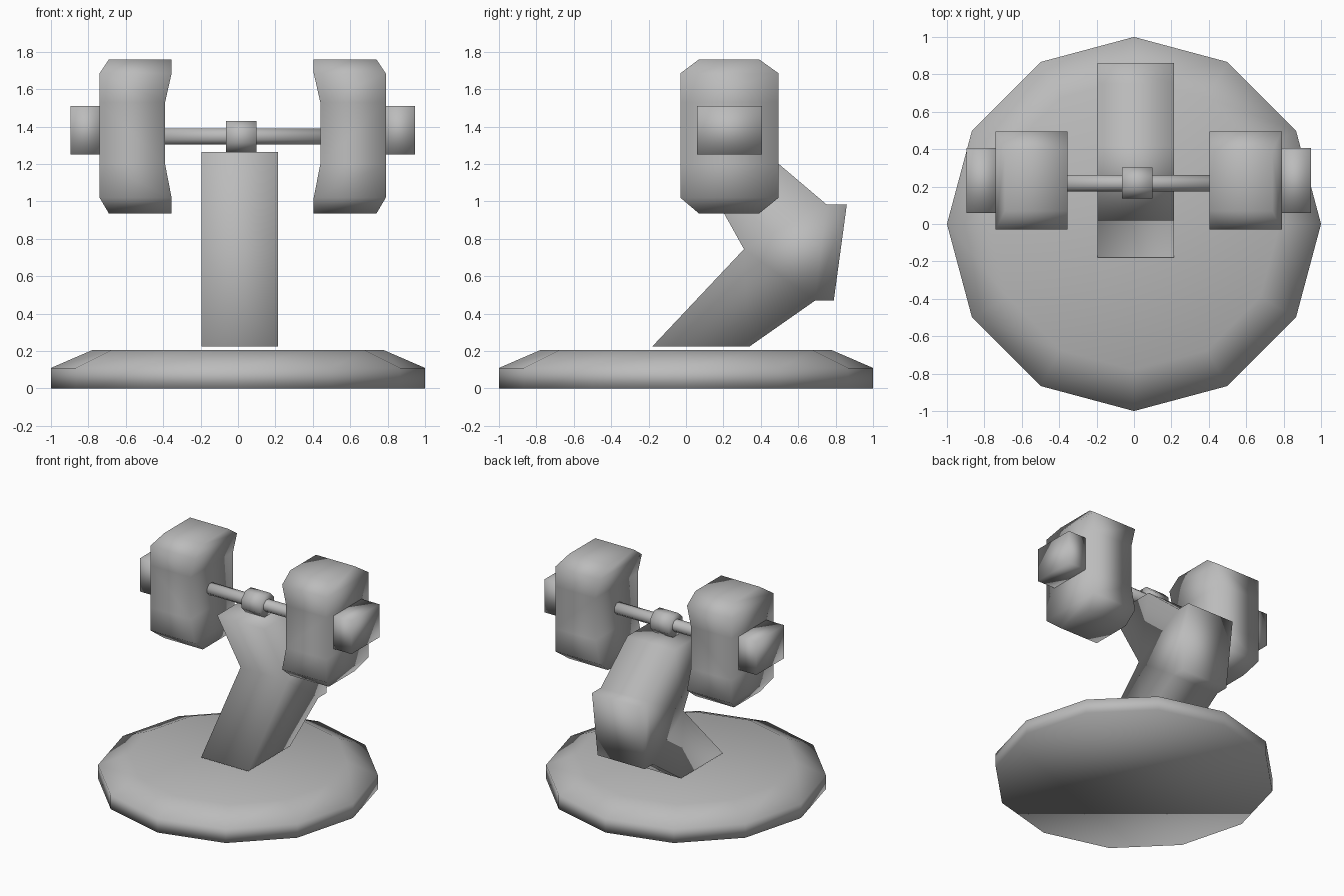
import bpy, bmesh, math

cube = bpy.data.objects.get("Cube")
if cube:
    bpy.data.objects.remove(cube, do_unlink=True)

grey = bpy.data.materials.new("plain grey")
grey.use_nodes = True
grey.diffuse_color = (0.5, 0.5, 0.5, 1)
grey.node_tree.nodes["Principled BSDF"].inputs["Base Color"].default_value = (0.5, 0.5, 0.5, 1)


def loft(name, rings):
    """Skin a list of matching closed rings and cap both ends, shaded smooth."""
    bm = bmesh.new()
    rows = [[bm.verts.new(p) for p in ring] for ring in rings]
    n = len(rows[0])
    for a, b in zip(rows, rows[1:]):
        for i in range(n):
            j = (i + 1) % n
            bm.faces.new((a[i], a[j], b[j], b[i]))
    bm.faces.new(rows[0][::-1])
    bm.faces.new(rows[-1])
    bmesh.ops.recalc_face_normals(bm, faces=bm.faces)
    mesh = bpy.data.meshes.new(name)
    bm.to_mesh(mesh)
    bm.free()
    mesh.shade_smooth()
    mesh.materials.append(grey)
    obj = bpy.data.objects.new(name, mesh)
    bpy.context.collection.objects.link(obj)
    return obj


def circle(sides, radius, turn=0.0):
    angles = [2 * math.pi * (i + turn) / sides for i in range(sides)]
    return [(radius * math.cos(a), radius * math.sin(a)) for a in angles]


def rect(x0, x1, y0, y1, z):
    return [(x0, y0, z), (x1, y0, z), (x1, y1, z), (x0, y1, z)]


def rod(name, x0, x1, half, y, z):
    """Eight-sided rod along x with flats on top and front."""
    ring = circle(8, half / math.cos(math.pi / 8), 0.5)
    loft(name, [[(x, y + a, z + b) for a, b in ring] for x in (x0, x1)])


# Twelve-sided base with a sloping rim
loft("base", [[(x, y, z) for x, y in circle(12, r)]
              for z, r in ((0, 1), (0.11, 1), (0.205, 0.78))])

# Bent neck with a raised block at the back
neck = [(-0.18, 0.225), (0.34, 0.225), (0.69, 0.47), (0.79, 0.47), (0.86, 0.985),
        (0.75, 0.985), (0.42, 1.265), (0.02, 1.265), (0.31, 0.745)]
loft("neck", [[(x, y, z) for y, z in neck] for x in (-0.195, 0.215)])

# Cross bar and its central hub
rod("cross_bar", -0.42, 0.46, 0.043, 0.218, 1.348)
rod("hub", -0.065, 0.10, 0.083, 0.22, 1.348)

# Heads: height, inset of the end cap, depth of the inner hollow
ROWS = [(0.935, 1, 0), (1.02, 0, 0), (1.2, 0, 1), (1.53, 0, 1), (1.685, 0, 0), (1.76, 1, 0)]
for side, sign in (("left", 1), ("right", -1)):
    mid = 0.025

    def at(d):
        return mid + sign * d

    loft(side + "_head", [rect(at(0.38 + 0.035 * hollow), at(0.765 - 0.05 * cap),
                               -0.03 + 0.1 * cap, 0.495 - 0.105 * cap, z)
                          for z, cap, hollow in ROWS])
    # Square knob on the outer face
    loft(side + "_knob", [rect(at(0.75), at(0.92), 0.06, 0.405, z) for z in (1.25, 1.51)])
